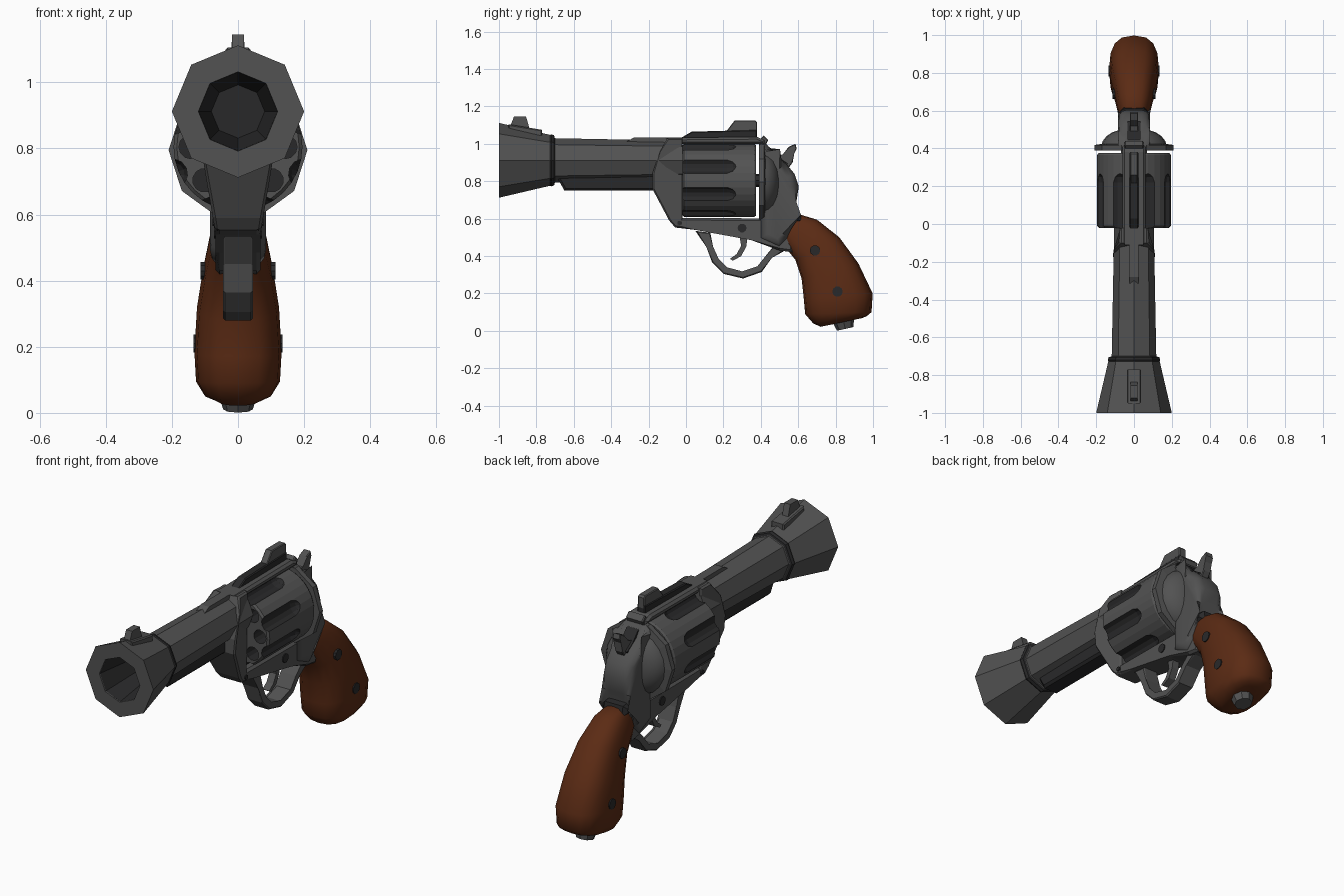
import bpy, bmesh, math
from mathutils import Vector, Matrix

if "Cube" in bpy.data.objects:
    bpy.data.objects.remove(bpy.data.objects["Cube"])


def material(name, col):
    m = bpy.data.materials.new(name)
    m.diffuse_color = (*col, 1)
    m.use_nodes = True
    m.node_tree.nodes["Principled BSDF"].inputs["Base Color"].default_value = m.diffuse_color
    return m


METAL = material("gunmetal grey", (0.085, 0.085, 0.085))
DARK = material("dark metal", (0.022, 0.022, 0.023))
WOOD = material("brown wood", (0.105, 0.024, 0.007))


def finish(bm, name, mats, smooth=None):
    bmesh.ops.recalc_face_normals(bm, faces=bm.faces)
    me = bpy.data.meshes.new(name)
    bm.to_mesh(me)
    bm.free()
    for m in mats:
        me.materials.append(m)
    ob = bpy.data.objects.new(name, me)
    bpy.context.collection.objects.link(ob)
    bpy.context.view_layer.objects.active = ob
    if smooth:
        for o in bpy.context.selected_objects:
            o.select_set(False)
        ob.select_set(True)
        bpy.ops.object.shade_smooth_by_angle(angle=math.radians(smooth))
    return ob


def prism(name, pts, hw, mat, bevel=0, smooth=None, segments=1):
    """Side profile of (y, z) points, extruded across x; hw may be a function of z."""
    w = hw if callable(hw) else lambda z: hw
    bm = bmesh.new()
    a = [bm.verts.new((-w(z), y, z)) for y, z in pts]
    b = [bm.verts.new((w(z), y, z)) for y, z in pts]
    caps = [bm.faces.new(a), bm.faces.new(b)]
    for i in range(len(pts)):
        j = (i + 1) % len(pts)
        bm.faces.new((a[i], a[j], b[j], b[i]))
    if bevel:
        edges = list({e for f in caps for e in f.edges})
        bmesh.ops.bevel(bm, geom=edges, offset=bevel, segments=segments, profile=0.5, affect='EDGES')
    return finish(bm, name, [mat], smooth)


def skin(bm, rings, closed=False, idx=0):
    """Bridge rings of points; cap the ends unless the rings form a closed loop."""
    vs = [[bm.verts.new(p) for p in r] for r in rings]
    n = len(vs[0])
    for k in range(len(vs) if closed else len(vs) - 1):
        p, q = vs[k], vs[(k + 1) % len(vs)]
        for i in range(n):
            bm.faces.new((p[i], p[(i + 1) % n], q[(i + 1) % n], q[i])).material_index = idx
    if not closed:
        for r in (vs[0], vs[-1]):
            bm.faces.new(r).material_index = idx


def turned(profile, n, cx=0, cz=0, phase=0):
    """Rings round a line along y from (y, radius) pairs."""
    return [[(cx + r * math.cos(phase + math.tau * i / n), y, cz + r * math.sin(phase + math.tau * i / n))
             for i in range(n)] for y, r in profile]


def lathe(name, profile, n, cz, mat, closed=False, smooth=None):
    bm = bmesh.new()
    skin(bm, turned(profile, n, 0, cz), closed)
    return finish(bm, name, [mat], smooth)


def pin(name, y, z, r, half, mat=DARK, n=10):
    """Short pin running across x."""
    bm = bmesh.new()
    bmesh.ops.create_cone(bm, cap_ends=True, segments=n, radius1=r, radius2=r, depth=2 * half,
                          matrix=Matrix.Translation((0, y, z)) @ Matrix.Rotation(math.pi / 2, 4, 'Y'))
    return finish(bm, name, [mat])


# Barrel with flared muzzle and hollow bore
lathe("barrel", [(-1, .2), (-.71, .132), (-.70, .118), (-.02, .105), (-.02, .05), (-.7, .055), (-.71, .08),
                 (-1, .12)], 8, .912, METAL, closed=True)
lathe("bore_lining", [(-.995, .119), (-.71, .077), (-.70, .052), (-.05, .048), (-.05, .054), (-.69, .058),
                      (-.70, .083), (-.995, .1225)], 8, .912, DARK, closed=True)
lathe("muzzle_collar", [(-.735, .132), (-.72, .139), (-.705, .134), (-.70, .11)], 8, .912, DARK)
prism("ejector_housing", [(-.70, .84), (-.65, .75), (-.15, .75), (-.15, .84)], .05, DARK, .012)
prism("barrel_rib", [(-.34, 1.0), (-.28, 1.033), (-.05, 1.033), (-.05, 1.0)], .025, METAL)

# Front sight
prism("front_sight_base", [(-.95, 1.07), (-.95, 1.105), (-.77, 1.075), (-.77, 1.03)],
      lambda z: .038, METAL, .006)
prism("front_sight", [(-.945, 1.08), (-.92, 1.145), (-.855, 1.145), (-.83, 1.06)], .018, METAL)

# Frame: front block, bottom, top strap and rounded rear
prism("frame_front", [(-.10, 1.03), (-.14, .96), (-.18, .84), (-.18, .76), (-.09, .59), (-.06, .555),
                      (-.02, .55), (-.02, 1.03)],
      lambda z: .115 if .8 < z < 1 else (.075 if z > 1 else .07 + max(0, z - .56) * .18), METAL, .008)
prism("frame_bottom", [(-.06, .553), (.05, .54), (.35, .485), (.5, .43), (.57, .42), (.58, .60), (-.05, .605)],
      .068, METAL, .012)
prism("top_strap", [(-.11, 1.033), (-.03, .998), (.42, .998), (.42, 1.02), (.38, 1.037)], .062, METAL, .012)
prism("frame_rear", [(.39, 1.0), (.43, 1.0), (.47, .94), (.53, .90), (.58, .84), (.603, .77), (.59, .69),
                     (.57, .63), (.56, .5), (.5, .44), (.39, .49)], .085, METAL, .045, 50, 3)
lathe("recoil_shield", [(.39, .21), (.418, .21), (.424, .172)], 10, .795, METAL)
lathe("shield_dome", [(.42, .172), (.44, .165), (.465, .145), (.485, .115), (.50, .07)], 20, .79, METAL, smooth=50)
prism("grip_collar", [(.47, .57), (.495, .645), (.61, .635), (.62, .58)], .074, DARK, .02)

# Fluted drum, cut with eight flutes and eight chambers
bm = bmesh.new()
skin(bm, turned([(-.02, .185), (-.01, .195), (.365, .195), (.375, .188)], 32, 0, .805))
drum = finish(bm, "drum", [METAL, DARK])
bm = bmesh.new()
for k in range(8):
    for ang, rad, prof in ((math.tau * (k + .5) / 8, .214, [(-.1, .045), (.22, .045), (.25, .036), (.268, .018)]),
                           (math.tau * k / 8, .143, [(-.1, .036), (.25, .036)])):
        skin(bm, turned(prof, 12, rad * math.cos(ang), .805 + rad * math.sin(ang), ang), idx=1)
cutter = finish(bm, "drum_cutter", [METAL, DARK])
cutter.hide_render = True
mod = drum.modifiers.new("flutes", 'BOOLEAN')
mod.operation, mod.object, mod.solver = 'DIFFERENCE', cutter, 'EXACT'
bpy.context.view_layer.objects.active = drum
bpy.ops.object.modifier_apply(modifier=mod.name)
bpy.data.objects.remove(cutter)
lathe("drum_ratchet", [(.37, .035), (.395, .035)], 8, .805, DARK)

# Rear sight and hammer
prism("rear_sight_rail", [(-.03, 1.03), (.03, 1.065), (.38, 1.075), (.38, 1.03)], .024, DARK, .005)
prism("rear_sight", [(.21, 1.06), (.26, 1.125), (.37, 1.125), (.38, 1.115), (.38, 1.06)], .02, METAL, .004)
prism("rear_sight_blade", [(.39, 1.02), (.415, 1.045), (.44, 1.02), (.425, .99), (.39, 1.0)], .05, METAL, .005)
prism("hammer", [(.43, .95), (.47, .925), (.52, .94), (.55, .985), (.585, 1.0), (.592, .975), (.575, .95),
                 (.57, .90), (.54, .86), (.45, .86)], .022, METAL, .004)
prism("hammer_slot", [(.42, .985), (.455, .975), (.50, .925), (.545, .895), (.52, .85), (.42, .85)], .034, DARK)

# Trigger guard and trigger
guard = [(.05, .535), (.115, .45), (.14, .365), (.2, .305), (.305, .28), (.405, .315), (.455, .395), (.53, .43)]
inner = [(.13, .525), (.145, .45), (.17, .38), (.215, .335), (.3, .312), (.385, .34), (.425, .40), (.47, .455)]
prism("trigger_guard", guard + inner[::-1], .045, METAL, .006)
prism("trigger", [(.285, .51), (.295, .455), (.27, .41), (.235, .385), (.25, .375), (.295, .40), (.322, .45),
                  (.33, .51)], .02, METAL)

# Wooden grip: sections from a front point to a back point, with half width
sections = [((.45, .54), (.60, .625), .058), ((.52, .46), (.70, .595), .085), ((.585, .38), (.82, .50), .105),
            ((.618, .28), (.922, .36), .124), ((.63, .17), (.998, .20), .132), ((.637, .09), (.992, .10), .127),
            ((.68, .04), (.965, .078), .105), ((.72, .022), (.94, .068), .065)]
N = 16
power = lambda v: math.copysign(abs(v) ** .75, v)
rings = []
for f, b, w in sections:
    f, b = Vector((0, *f)), Vector((0, *b))
    rings.append([(f + b) / 2 + (b - f) / 2 * power(math.cos(math.tau * i / N))
                  + Vector((w * power(math.sin(math.tau * i / N)), 0, 0)) for i in range(N)])
bm = bmesh.new()
skin(bm, rings)
finish(bm, "grip", [WOOD], 50)

# Butt cap, tilted with the bottom of the grip
bm = bmesh.new()
bmesh.ops.create_cone(bm, cap_ends=True, segments=8, radius1=.045, radius2=.062, depth=.06,
                      matrix=Matrix.Translation((0, .845, .04)) @ Matrix.Rotation(.22, 4, 'X'))
finish(bm, "butt_cap", [METAL])

# Screws
for name, y, z, r, half in (("upper_grip_screw", .69, .43, .028, .113), ("lower_grip_screw", .81, .21, .028, .134),
                            ("frame_screw", .30, .55, .024, .073), ("hinge_screw", -.035, .577, .012, .077)):
    pin(name, y, z, r, half)
